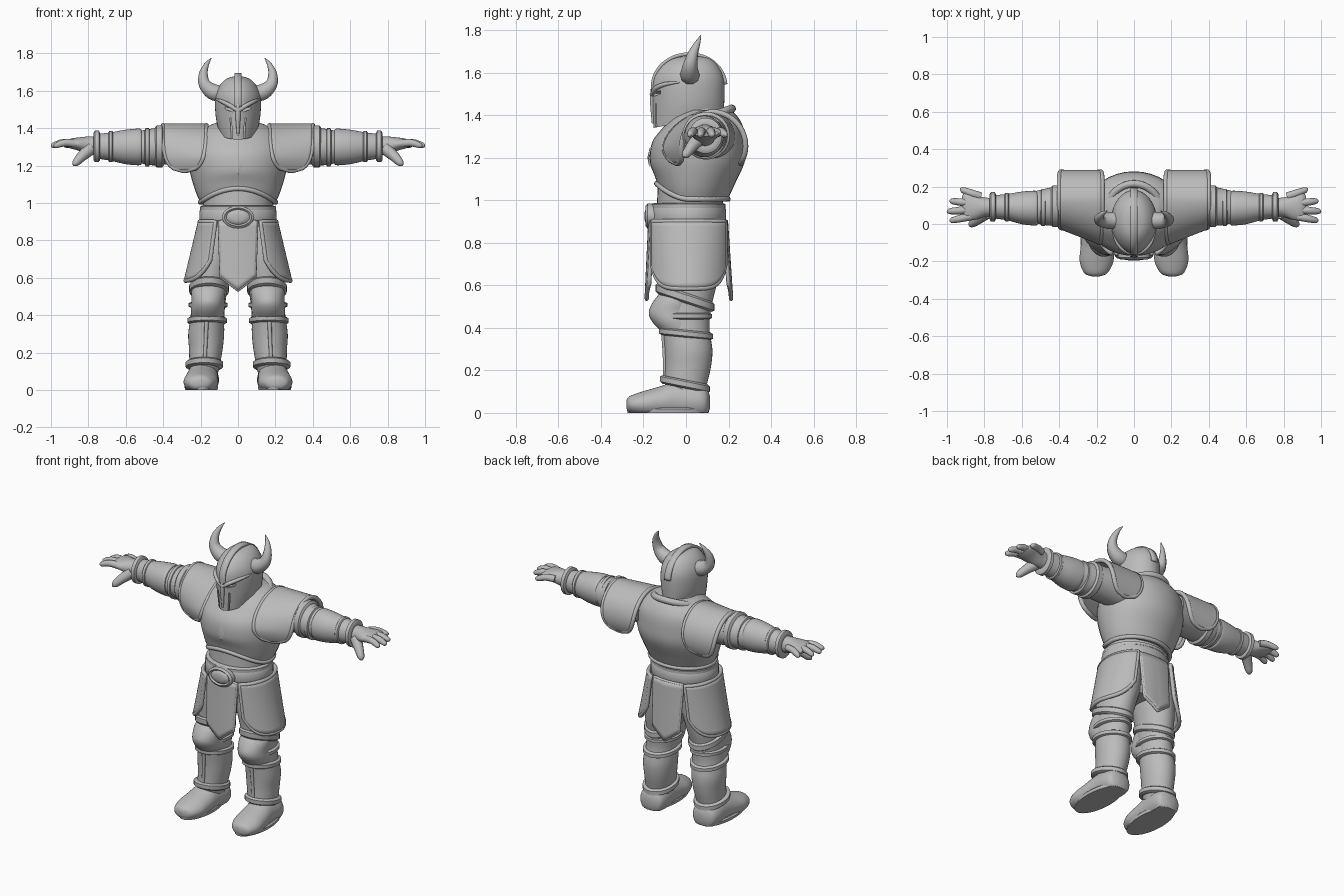
import bpy, bmesh, math
from mathutils import Matrix, Vector

cube = bpy.data.objects.get("Cube")
if cube:
    bpy.data.objects.remove(cube, do_unlink=True)

steel = bpy.data.materials.new("plain_grey")
steel.use_nodes = True
GREY = (0.5, 0.5, 0.5, 1)
steel.diffuse_color = GREY
steel.node_tree.nodes["Principled BSDF"].inputs["Base Color"].default_value = GREY


def add(name, data, pair=False):
    ob = bpy.data.objects.new(name, data)
    bpy.context.collection.objects.link(ob)
    data.materials.append(steel)
    if pair:
        ob.modifiers.new("both_sides", "MIRROR").use_mirror_merge = False
    return ob


def mesh(name, verts, faces, pair=False):
    me = bpy.data.meshes.new(name)
    me.from_pydata(verts, [], faces)
    bm = bmesh.new()
    bm.from_mesh(me)
    bmesh.ops.recalc_face_normals(bm, faces=bm.faces)
    bm.to_mesh(me)
    bm.free()
    return add(name, me, pair)


def spline(keys, steps=5):
    """Smooth in-between values through tuples of numbers."""
    ext = [keys[0], *keys, keys[-1]]
    out = []
    for a, b, c, d in zip(ext, ext[1:], ext[2:], ext[3:]):
        for i in range(steps):
            t = i / steps
            out.append(tuple(q + t * ((r - p) + t * ((2 * p - 5 * q + 4 * r - s)
                       + t * (3 * (q - r) + s - p))) / 2
                       for p, q, r, s in zip(a, b, c, d)))
    return out + [keys[-1]]


def loft(name, axis, rings, pair=False, warp=None, smooth=True, n=36):
    """Ellipse rings: position on axis, two centres, two radii."""
    rings = spline(rings) if smooth else rings
    verts = []
    for p, c, d, r, s in rings:
        for i in range(n):
            a = math.tau * i / n
            u, v = c + r * math.cos(a), d + s * math.sin(a)
            co = {"x": (p, u, v), "y": (u, p, v), "z": (u, v, p)}[axis]
            verts.append(warp(*co) if warp else co)
    faces = [(k * n + i, k * n + (i + 1) % n, (k + 1) * n + (i + 1) % n, (k + 1) * n + i)
             for k in range(len(rings) - 1) for i in range(n)]
    faces += [tuple(range(n)), tuple(range(len(verts) - n, len(verts)))]
    return mesh(name, verts, faces, pair)


def band(name, axis, p, c, d, r, s, width, pair=False, warp=None, lip=0.012):
    h = width / 2
    rings = [(p + k * h, c, d, r + e, s + e)
             for k, e in ((-1, -lip), (-1, 0), (-.6, lip), (.6, lip), (1, 0), (1, -lip))]
    return loft(name, axis, rings, pair, warp, False)


def tube(name, keys, pair=False, closed=False, steps=5):
    """Round tube through (x, y, z, radius) keys."""
    cu = bpy.data.curves.new(name, "CURVE")
    cu.dimensions, cu.bevel_depth, cu.bevel_resolution = "3D", 1, 3
    cu.use_fill_caps = True
    pts = keys if closed else spline(keys, steps)
    sp = cu.splines.new("POLY")
    sp.points.add(len(pts) - 1)
    for pt, (x, y, z, r) in zip(sp.points, pts):
        pt.co, pt.radius = (x, y, z, 1), r
    sp.use_cyclic_u = closed
    return add(name, cu, pair)


def plate(name, fn, nu=24, nv=12, thick=0.02, rim=0, pair=False):
    """Curved sheet fn(u, v), u from -1 to 1 and v from 0 to 1, with a rolled edge."""
    grid = [[fn(2 * i / nu - 1, j / nv) for i in range(nu + 1)] for j in range(nv + 1)]
    w = nu + 1
    faces = [(j * w + i, j * w + i + 1, j * w + w + i + 1, j * w + w + i)
             for j in range(nv) for i in range(nu)]
    ob = mesh(name, [p for row in grid for p in row], faces, pair)
    mod = ob.modifiers.new("thickness", "SOLIDIFY")
    mod.thickness, mod.offset = thick, 0
    if rim:
        edge = (grid[0] + [r[-1] for r in grid[1:-1]] + grid[-1][::-1]
                + [r[0] for r in grid[-2:0:-1]])
        tube(name + "_rim", [(*p, rim) for p in edge], pair, True)
    return ob


def tilt(slope):
    return lambda x, y, z: (x, y, z + slope * y)


# Helmet with wedge-shaped face and cut slits
def face(x, y, z):
    low = max(0, min(1, (1.48 - z) / .13))
    pinch = 1 - .22 * (y / .165) ** 2 if y < 0 else 1
    return x * pinch, y, z + .2 * low * y + .02 * low


helmet = loft("helmet", "z", [(1.35, 0, .012, .1, .165), (1.45, 0, .012, .118, .168),
              (1.56, 0, .012, .122, .168), (1.625, 0, .018, .1, .138),
              (1.665, 0, .025, .06, .09), (1.68, 0, .03, .008, .015)], warp=face, n=48)
bm = bmesh.new()
for side in (-1, 1):
    for loc, size, turn in (((.06, -.155, 1.505), (.07, .07, .015), -.3),
                            ((.036, -.155, 1.4), (.007, .05, .11), .06)):
        m = (Matrix.Translation(Vector((side * loc[0], *loc[1:])))
             @ Matrix.Rotation(side * turn, 4, "Y") @ Matrix.Diagonal((*size, 1)))
        bmesh.ops.create_cube(bm, size=1, matrix=m)
cut_mesh = bpy.data.meshes.new("slit_cutter")
bm.to_mesh(cut_mesh)
bm.free()
cutter = add("slit_cutter", cut_mesh)
cutter.hide_render = True
cut = helmet.modifiers.new("slits", "BOOLEAN")
cut.operation, cut.solver, cut.object = "DIFFERENCE", "EXACT", cutter
bpy.context.view_layer.objects.active = helmet
bpy.ops.object.modifier_apply(modifier="slits")
bpy.data.objects.remove(cutter, do_unlink=True)


def crest(u, v):
    a = math.pi * (v * 1.03 - .05)
    return .02 * u, .015 - .172 * math.cos(a), 1.535 + .152 * max(math.sin(a), -.5)


plate("helmet_crest", crest, nu=2, nv=32, thick=.016)
tube("brow", [(0, -.158, 1.495, .013), (.05, -.143, 1.525, .012),
              (.09, -.1, 1.545, .01), (.118, -.03, 1.555, .004)], True)
tube("nose_guard", [(0, -.15, 1.54, .014), (0, -.156, 1.47, .014), (0, -.155, 1.36, .006)])
tube("horn", [(.09, .02, 1.585, .045), (.135, .018, 1.595, .045), (.178, .02, 1.635, .034),
              (.185, .034, 1.69, .024), (.168, .055, 1.74, .013), (.143, .07, 1.775, .002)], True)

# Torso armour
loft("neck", "z", [(1.28, 0, .06, .13, .12), (1.45, 0, .06, .1, .1)])


def arch(x, y, z):
    k = max(0, 1.17 - z) / .17
    front = max(0, 1 - (x / .2) ** 2) if y < .03 else 0
    return x, y, z + .075 * k * front


loft("breastplate", "z", [(1.0, 0, .03, .2, .165), (1.07, 0, .04, .23, .187),
     (1.18, 0, .053, .26, .223), (1.27, 0, .06, .265, .22), (1.34, 0, .08, .25, .19),
     (1.39, 0, .09, .2, .155), (1.425, 0, .1, .13, .11)], warp=arch)
circle = [(math.cos(math.tau * i / 48), math.sin(math.tau * i / 48)) for i in range(48)]
tube("breastplate_rim", [(*arch(.202 * c, .03 + .167 * s, 1.005), .013) for c, s in circle],
     closed=True)
tube("collar", [(.145 * c, .065 + .15 * s, 1.375 + .055 * s, .02) for c, s in circle], closed=True)
mesh("chest_diamond", [(0, -.169, 1.25), (.024, -.173, 1.2), (0, -.171, 1.15),
     (-.024, -.173, 1.2), (0, -.182, 1.2)], [(0, 1, 4), (1, 2, 4), (2, 3, 4), (3, 0, 4)])
loft("waist", "z", [(.9, 0, .015, .19, .16), (.98, 0, .018, .185, .155), (1.12, 0, .03, .2, .16)])

# Belt, buckle and skirt
band("belt", "z", .925, 0, .012, .195, .165, .1)
band("belt_top", "z", .972, 0, .012, .19, .162, .03)
loft("hips", "z", [(.68, 0, .015, .15, .11), (.75, 0, .015, .19, .145), (.9, 0, .015, .195, .16)])
loft("buckle", "y", [(-.13, 0, .925, .085, .06), (-.18, 0, .925, .085, .06),
     (-.19, 0, .925, .072, .048), (-.182, 0, .925, .062, .04), (-.19, 0, .925, .05, .032),
     (-.194, 0, .925, .03, .02)], smooth=False)
for label, s, y0, y1 in (("front", -1, .168, .185), ("back", 1, .188, .212)):
    def cloth(u, v, s=s, y0=y0, y1=y1):
        bottom = .535 + .07 * abs(u)
        return .1 * u * (1 - .1 * v), s * (y0 + (y1 - y0) * v - .012 * u * u), .9 + (bottom - .9) * v
    plate(label + "_tabard", cloth, rim=.009)


def hip_guard(u, v):
    a = math.radians(68) * u
    x = .07 + (.135 + .075 * v) * math.cos(a)
    bottom = .585 + .11 * abs(u) ** 4
    return x, .013 + .183 * math.sin(a), .9 + (bottom - .9) * v


plate("hip_guard", hip_guard, rim=.012, pair=True)


# Shoulder guards and arms
def shoulder(u, v):
    a = math.radians(122) * u
    half = .105 * (1 - abs(u) ** 5) ** .5 + .01
    x = .285 + half * (2 * v - 1)
    y = .13 + .15 * math.sin(a)
    if u < 0:
        y -= .4 * (.39 - x) * min(1, -u * 1.3)
    return x, y, 1.27 + .145 * math.cos(a) - .02 * abs(u)


plate("shoulder_guard", shoulder, nu=40, rim=.013, pair=True)
loft("upper_arm", "x", [(.18, .12, 1.3, .11, .11), (.38, .1, 1.305, .105, .1),
     (.46, .092, 1.3, .1, .098), (.53, .09, 1.3, .085, .085)], True)
band("arm_band", "x", .42, .095, 1.303, .1, .1, .05, True)
band("elbow_band", "x", .485, .088, 1.298, .088, .09, .03, True)
loft("forearm", "x", [(.515, .085, 1.3, .088, .09), (.53, .085, 1.3, .093, .098),
     (.6, .086, 1.3, .087, .092), (.68, .09, 1.302, .07, .076), (.75, .092, 1.303, .062, .066)], True)
band("forearm_band", "x", .68, .09, 1.302, .07, .077, .025, True, lip=.006)
band("wrist_cuff", "x", .755, .092, 1.303, .066, .072, .035, True)

# Hands
loft("palm", "x", [(.75, .09, 1.305, .05, .052), (.8, .09, 1.308, .052, .048),
     (.85, .09, 1.315, .068, .036), (.895, .095, 1.318, .075, .026), (.92, .09, 1.315, .062, .014)], True)
for label, y0, y1, tip in (("first", .04, .02, .985), ("middle", .075, .068, 1),
                           ("ring", .112, .122, .985), ("little", .148, .182, .93)):
    base = tip - .11
    tube(label + "_finger", [(base, y0, 1.318, .021), (base + .05, (y0 + y1) / 2, 1.322, .02),
         (tip - .012, y1, 1.308, .015), (tip, y1, 1.304, .004)], True)
tube("thumb", [(.79, .06, 1.29, .035), (.835, .025, 1.25, .028),
               (.868, 0, 1.215, .02), (.88, -.008, 1.202, .005)], True)

# Legs with knee and shin armour
loft("leg", "z", [(.08, .185, 0, .075, .085), (.14, .178, 0, .082, .1),
     (.22, .172, .01, .09, .108), (.3, .17, .012, .096, .112), (.4, .163, 0, .09, .11),
     (.5, .155, 0, .092, .12), (.6, .145, .01, .102, .133), (.72, .125, .015, .11, .145),
     (.88, .1, .02, .09, .14)], True)
band("thigh_cuff", "z", .54, .155, -.005, .094, .126, .05, True, tilt(-.33))
loft("knee_guard", "z", [(.385, .163, -.02, .085, .1), (.43, .162, -.05, .09, .11),
     (.475, .16, -.065, .088, .11), (.53, .158, -.045, .09, .105), (.575, .157, -.02, .07, .09)], True)
band("knee_strap", "z", .455, .16, -.005, .092, .115, .03, True)
band("shin_top", "z", .372, .165, 0, .094, .115, .035, True, tilt(-.1))
tube("shin_ridge", [(.168, -.105, .37, .012), (.172, -.1, .27, .01), (.178, -.098, .15, .01)], True)
band("ankle_cuff", "z", .135, .18, -.005, .088, .105, .04, True, tilt(-.2))


# Boots with flat soles
def ground(x, y, z):
    return x, y, max(0, z)


loft("boot", "y", [(-.28, .205, .04, .02, .02), (-.262, .204, .04, .062, .04),
     (-.2, .2, .042, .09, .06), (-.12, .195, .05, .09, .075), (-.04, .19, .06, .085, .09),
     (.05, .187, .055, .085, .085), (.095, .185, .05, .07, .07), (.112, .185, .05, .03, .03)],
     True, ground)
loft("sole", "z", [(0, .196, -.084, .086, .19), (.018, .196, -.084, .09, .194),
     (.026, .196, -.084, .082, .186)], True, smooth=False)

# Smooth shading with crisp armour edges
for ob in list(bpy.context.scene.objects):
    if ob.type == "MESH":
        bpy.ops.object.select_all(action="DESELECT")
        ob.select_set(True)
        bpy.context.view_layer.objects.active = ob
        bpy.ops.object.shade_smooth_by_angle(angle=math.radians(40))
